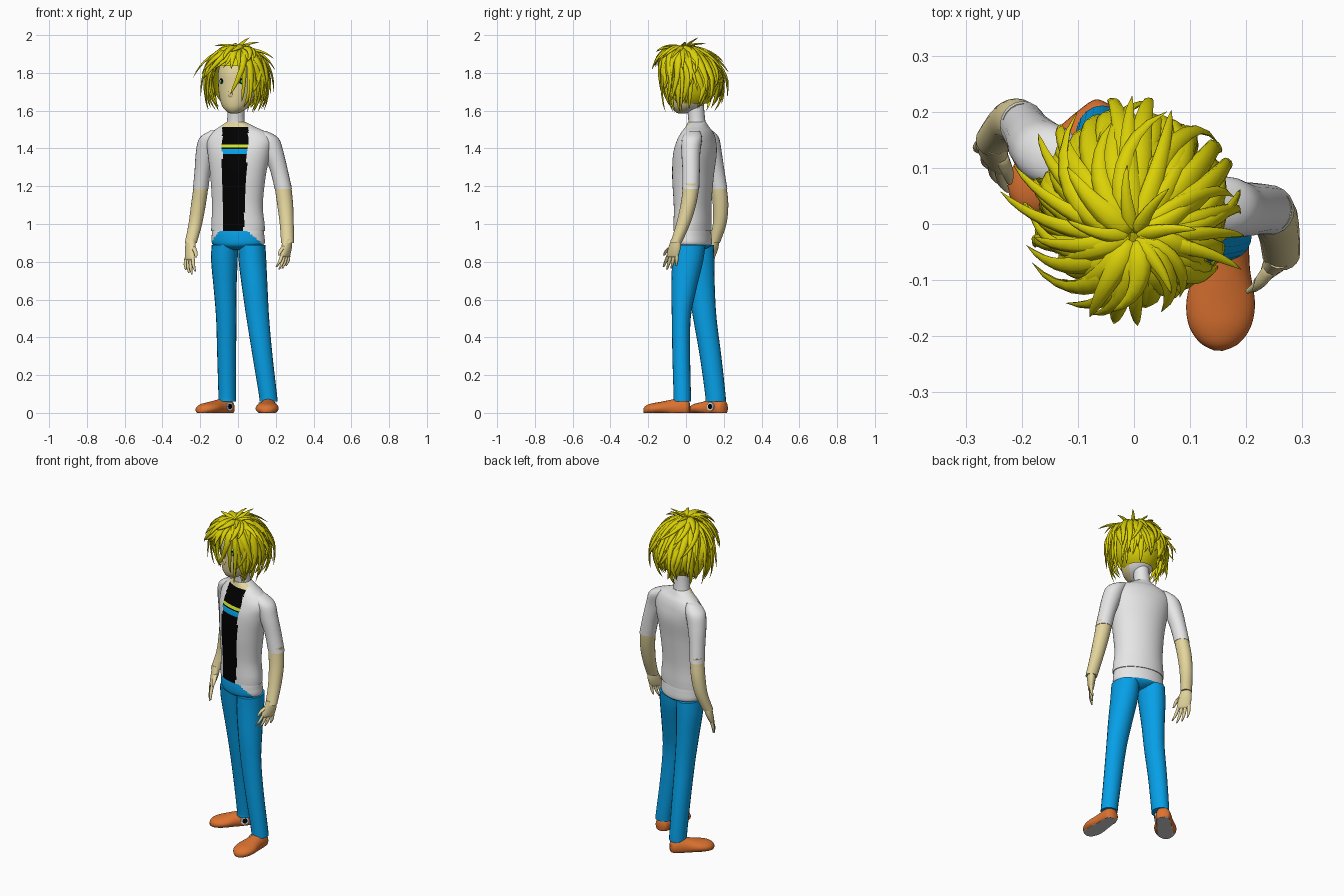
import bpy, bmesh, math, random
from math import sin, cos, pi, radians
from mathutils import Vector, Matrix

random.seed(4)
cube = bpy.data.objects.get("Cube")
if cube:
    bpy.data.objects.remove(cube)

YAW = radians(-18)


def material(name, rgb):
    m = bpy.data.materials.new(name)
    m.use_nodes = True
    m.diffuse_color = (*rgb, 1)
    m.node_tree.nodes["Principled BSDF"].inputs["Base Color"].default_value = (*rgb, 1)
    return m


WHITE = material("white cloth", (.84, .84, .85))
BLACK = material("black shirt", (0, 0, 0))
SKIN = material("skin", (.78, .67, .34))
HAIR = material("yellow hair", (.71, .64, .002))
BLUE = material("blue denim", (.002, .35, .8))
ORANGE = material("orange shoe", (.72, .17, .03))
SOLE = material("grey sole", (.62, .62, .62))
GREEN = material("green eye", (.03, .6, .12))
LIME = material("lime stripe", (.6, .75, .03))


def finish(bm, name, mats, matrix=None, angle=50):
    bmesh.ops.recalc_face_normals(bm, faces=bm.faces)
    mesh = bpy.data.meshes.new(name)
    bm.to_mesh(mesh)
    bm.free()
    for m in mats:
        mesh.materials.append(m)
    ob = bpy.data.objects.new(name, mesh)
    bpy.context.collection.objects.link(ob)
    if matrix:
        ob.matrix_world = matrix
    bpy.ops.object.select_all(action='DESELECT')
    ob.select_set(True)
    bpy.context.view_layer.objects.active = ob
    bpy.ops.object.shade_smooth_by_angle(angle=radians(angle))


def spline(rows, steps):
    """Smooth curve through rows of numbers."""
    out = []
    for i in range(len(rows) - 1):
        p = [rows[max(0, min(len(rows) - 1, i + k))] for k in (-1, 0, 1, 2)]
        for s in range(steps):
            t = s / steps
            out.append([b + .5 * t * (c - a + t * (2 * a - 5 * b + 4 * c - d + t * (3 * (b - c) + d - a)))
                        for a, b, c, d in zip(*p)])
    return out + [list(rows[-1])]


def skin_rings(bm, rings, rule=None):
    """Join rings of points with quads, cap the ends, colour by rule(centre, angle)."""
    rows = [[bm.verts.new(p) for p in ring] for ring in rings]
    n = len(rows[0])
    for a, b in zip(rows, rows[1:]):
        for j in range(n):
            k = (j + 1) % n
            f = bm.faces.new((a[j], a[k], b[k], b[j]))
            if rule:
                f.material_index = rule(f.calc_center_median(), 2 * pi * (j + .5) / n)
    for row in (rows[0], rows[-1]):
        f = bm.faces.new(row)
        if rule:
            f.material_index = rule(f.calc_center_median(), 0)


def loft(bm, stations, sides=20, steps=5, yaw=0.0, rule=None):
    """Stations are x, y, z, half width, half depth."""
    rot = Matrix.Rotation(yaw, 3, 'Z')
    rings = []
    for x, y, z, a, b in spline(stations, steps):
        rings.append([Vector((x, y, z)) + rot @ Vector((a * cos(t), b * sin(t), 0))
                      for t in (2 * pi * j / sides for j in range(sides))])
    skin_rings(bm, rings, rule)


def make(name, stations, mats, **kw):
    bm = bmesh.new()
    loft(bm, stations, **kw)
    finish(bm, name, mats)


# Jacket with shirt panel, chest stripes and open neckline
def jacket_rule(c, t):
    if sin(t) > -.25 or not -.083 < c.x < .03 + (c.z - .97) * .045:
        return 0
    if c.z > 1.514:
        return 4
    if 1.406 < c.z < 1.42:
        return 2
    return 3 if 1.37 < c.z < 1.384 or 1.388 < c.z < 1.4 else 1


make("jacket", [(0, .035, .962, .146, .095), (0, .035, 1.0, .145, .095), (-.003, .035, 1.1, .138, .095),
                (0, .037, 1.25, .15, .105), (.005, .047, 1.37, .17, .108), (.007, .055, 1.44, .178, .093),
                (.005, .06, 1.485, .15, .075), (-.003, .06, 1.513, .1, .058), (-.01, .058, 1.54, .05, .047)],
     [WHITE, BLACK, LIME, BLUE, SKIN], sides=96, steps=12, yaw=YAW, rule=jacket_rule)


# Hips: pale band above, trousers rising at the front
def hip_rule(c, t):
    return int(c.z < .89 + .08 * min(1, 1.25 * max(0, -sin(t)) ** 2))


make("hips", [(.003, .04, .862, .03, .05), (.003, .038, .875, .1, .078), (.002, .037, .895, .142, .094),
              (0, .035, .94, .143, .094), (0, .035, .98, .138, .088)],
     [WHITE, BLUE], sides=64, steps=8, yaw=YAW, rule=hip_rule)

# Trouser legs
make("left_leg", [(.075, .015, .888, .07, .088), (.077, .008, .8, .073, .082), (.09, -.012, .65, .067, .066),
                  (.105, -.025, .5, .06, .05), (.13, -.025, .3, .053, .047), (.158, -.02, .1, .048, .046),
                  (.162, -.02, .06, .048, .046)], [BLUE])
make("right_leg", [(-.07, .06, .888, .07, .088), (-.072, .068, .8, .07, .082), (-.068, .083, .65, .06, .07),
                   (-.062, .1, .5, .054, .062), (-.06, .13, .3, .05, .057), (-.057, .155, .1, .047, .054),
                   (-.057, .157, .06, .047, .054)], [BLUE])


# Shoes: swept heel to toe, flattened underneath, with an ankle patch
def shoe(name, heel, toe, inner):
    d = Vector(toe) - Vector(heel)
    frame = Matrix.Translation((*heel, 0)) @ Matrix.Rotation(math.atan2(d.y, d.x) + pi / 2, 4, 'Z')
    bm = bmesh.new()
    loft(bm, [(0, .025, 0, .012, .02), (0, .025, .012, .036, .043), (0, .025, .05, .044, .054),
              (0, .025, .1, .049, .045), (0, .024, .16, .061, .034), (0, .02, .205, .055, .03),
              (0, .016, .235, .034, .022), (0, .012, .248, .008, .01)], sides=32)
    bm.transform(Matrix.Rotation(pi / 2, 4, 'X'))
    for v in bm.verts:
        v.co.z = max(0, v.co.z)
    for f in bm.faces:
        f.material_index = int(f.calc_center_median().z < .002)
    finish(bm, name, [ORANGE, SOLE], frame)
    for label, size, off, mat in (("patch", .024, .0455, WHITE), ("patch_dot", .014, .0475, BLACK)):
        bm = bmesh.new()
        bmesh.ops.create_cone(bm, cap_ends=True, segments=20, radius1=size, radius2=size, depth=.008,
                              matrix=Matrix.Translation((inner * off, -.06, .034))
                              @ Matrix.Rotation(pi / 2, 4, 'Y'))
        finish(bm, name + "_" + label, [mat], frame)


shoe("left_shoe", (.163, .022), (.15, -.228), -1)
shoe("right_shoe", (-.035, .205), (-.208, .03), 1)


# Arms, sleeves and hands
def arm(side, path, palm_shift):
    s = 1 if side == "left" else -1
    make(side + "_sleeve", path[:5], [WHITE])
    x, y, z, a, b = path[4]
    make(side + "_forearm", [(x, y, z + .03, a * .9, b * .9), (x, y, z, a * .95, b * .95)] + path[5:], [SKIN])
    wrist, shift = Vector(path[-1][:3]), Vector(palm_shift)
    across = Vector((-.6 * s, -.8, 0))
    yaw = math.atan2(across.y, across.x)
    knuckle = wrist + shift
    bm = bmesh.new()
    loft(bm, [(*wrist + Vector((0, 0, .02)), .028, .024), (*wrist.lerp(knuckle, .4), .037, .022),
              (*knuckle, .038, .015), (*knuckle + shift * .15, .03, .009)], sides=16, yaw=yaw)
    for i in range(4):
        root = knuckle + across * (.028 - .019 * i)
        length = (.95, 1.15, 1.05, .85)[i]
        tip = root + shift * length + Vector((-.012 * s, 0, 0)) + across * (.012 - .009 * i)
        loft(bm, [(*root, .01, .01), (*root.lerp(tip, .55) + Vector((.004 * s, 0, 0)), .009, .009),
                  (*tip, .004, .004)], sides=8, steps=3, yaw=yaw)
    base = wrist.lerp(knuckle, .25) + across * .022
    tip = base + across * .035 + shift * .75
    loft(bm, [(*base, .015, .013), (*base.lerp(tip, .5) + across * .008, .011, .011), (*tip, .005, .005)],
         sides=8, steps=3, yaw=yaw)
    finish(bm, side + "_hand", [SKIN])


arm("left", [(.12, .037, 1.493, .03, .035), (.158, .032, 1.455, .056, .053), (.186, .026, 1.38, .055, .05),
             (.218, .027, 1.28, .047, .046), (.24, .025, 1.185, .046, .045), (.25, .012, 1.1, .042, .041),
             (.258, -.015, 1.0, .037, .037), (.262, -.053, .9, .034, .03)], (-.012, -.018, -.066))
arm("right", [(-.115, .105, 1.495, .03, .035), (-.148, .122, 1.455, .056, .053), (-.17, .138, 1.38, .053, .051),
              (-.187, .158, 1.28, .043, .046), (-.198, .175, 1.185, .041, .044), (-.21, .183, 1.1, .039, .041),
              (-.226, .178, 1.0, .036, .036), (-.25, .15, .9, .032, .03)], (-.006, -.03, -.078))

# Neck and head
make("neck", [(-.012, .06, 1.505, .058, .05), (-.012, .058, 1.54, .048, .045), (-.01, .052, 1.6, .044, .045),
              (-.008, .045, 1.68, .045, .048)], [WHITE, SKIN], yaw=YAW,
     rule=lambda c, t: int(sin(t) < -.1 and c.z < 1.545))
HEAD = Matrix.Translation((-.003, .032, 0)) @ Matrix.Rotation(radians(-19), 4, 'Z')
bm = bmesh.new()
loft(bm, [(0, -.055, 1.585, .015, .015), (0, -.05, 1.592, .035, .04), (0, -.03, 1.62, .068, .078),
          (0, -.012, 1.67, .09, .103), (0, -.003, 1.74, .1, .113), (0, 0, 1.81, .1, .113),
          (0, 0, 1.87, .075, .085), (0, 0, 1.905, .02, .02)], sides=32,
     rule=lambda c, t: int(sin(t) > .5))
finish(bm, "head", [SKIN, WHITE], HEAD)


def blob(name, place, size, mat, turn=0):
    bm = bmesh.new()
    bmesh.ops.create_uvsphere(bm, u_segments=16, v_segments=10, radius=1)
    bm.transform(Matrix.LocRotScale(Vector(place), Matrix.Rotation(turn, 3, 'Z'), Vector(size)))
    finish(bm, name, [mat], HEAD)


blob("nose", (0, -.108, 1.69), (.014, .012, .024), SKIN)
for side, s in (("left", 1), ("right", -1)):
    blob(side + "_eye", (.057 * s, -.098, 1.756), (.013, .004, .014), BLACK, s * .5)
    blob(side + "_iris", (.059 * s, -.1005, 1.754), (.007, .004, .009), GREEN, s * .5)

# Hair cap, open at the face
MID = Vector((0, 0, 1.765))
bm = bmesh.new()
bmesh.ops.create_uvsphere(bm, u_segments=32, v_segments=20, radius=1)
bm.transform(Matrix.LocRotScale(MID, None, Vector((.132, .14, .158))))
hidden = [f for f in bm.faces if (c := f.calc_center_median() - MID) and
          ((c.y < -.02 and c.z < .08) or c.z < -.13)]
bmesh.ops.delete(bm, geom=hidden, context='FACES')
finish(bm, "hair_cap", [HAIR], HEAD)


# Hair locks: tapered strands swept over the scalp, azimuth 0 at the face
def lock(bm, az, t0, t1, lift, width, curl):
    pts = []
    for i in range(10):
        f = i / 9
        t, a = radians(t0 + (t1 - t0) * f), radians(az + curl * f * f)
        r = 1 + .07 * sin(pi * f) + lift * f * f
        out = sin(t) if t < pi / 2 else .42 + .58 * sin(t)
        pts.append(MID + Vector((.146 * r * out * sin(a) + .02 * max(0, cos(t)),
                                 -.15 * r * out * cos(a) - .05 * max(0, cos(t)), .168 * r * cos(t))))
    rings = []
    for i, p in enumerate(pts):
        f = i / 9
        along = (pts[min(9, i + 1)] - pts[max(0, i - 1)]).normalized()
        side = along.cross(p - MID).normalized()
        up = side.cross(along)
        w = width * min(1, .5 + 2 * f) * (1 - f) ** .6 + .0006
        rings.append([p + side * w * cos(q) + up * w * .55 * sin(q)
                      for q in (2 * pi * j / 7 for j in range(7))])
    skin_rings(bm, rings)


U = random.uniform
bm = bmesh.new()
for az in range(36, 312, 7):      # long lower locks, sides and back
    lock(bm, az + U(-5, 5), U(45, 65), U(122, 152), U(0, .22), U(.016, .026), U(-22, 22))
for az in range(-180, 180, 12):   # middle layer and fringe
    end = U(74, 96) if abs(az + 10) < 40 else U(95, 125)
    lock(bm, az + U(-6, 6), U(12, 25), end, U(.05, .4), U(.02, .03), U(-40, 12))
for az in range(-180, 180, 20):   # upper layer
    lock(bm, az + U(-8, 8), 4, U(50, 85), U(.08, .42), U(.02, .028), U(-45, 10))
for az, end, lift in ((170, 27, .48), (120, 33, .4), (215, 35, .38), (-70, 38, .35), (60, 42, .36)):
    lock(bm, az, 3, end, lift, .016, -10)      # crown spikes
for az, end, lift in ((-70, 88, .62), (-84, 80, .58), (-100, 95, .45), (92, 66, .6), (105, 78, .42), (30, 98, .12),
                      (-52, 136, .3), (48, 142, .3), (65, 150, .2), (95, 140, .3), (-80, 135, .35)):
    lock(bm, az, 20, end, lift, .018, -8)      # stray side locks
finish(bm, "hair_locks", [HAIR], HEAD, 80)
